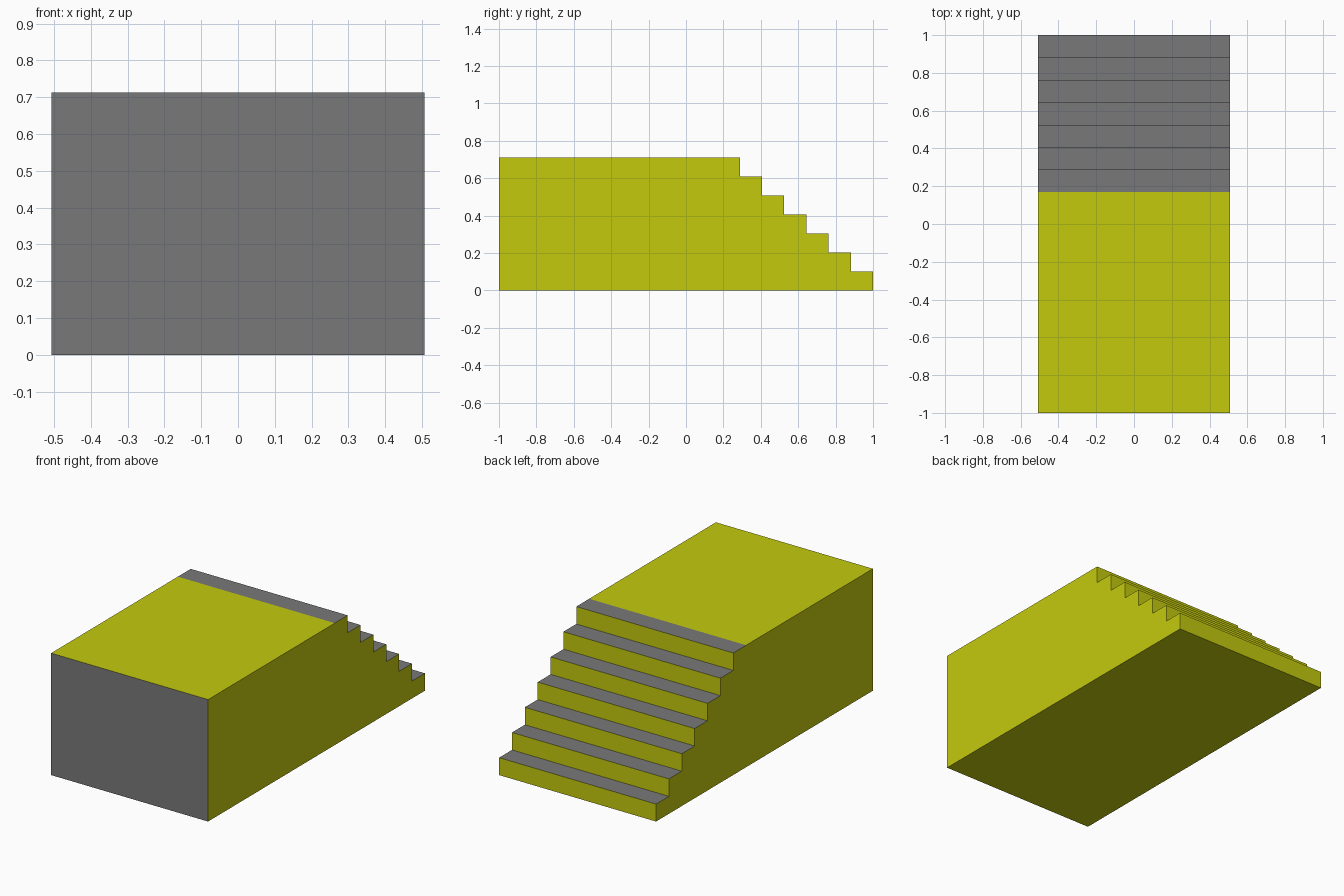
import bpy
import bmesh

if "Cube" in bpy.data.objects:
    bpy.data.objects.remove(bpy.data.objects["Cube"])

STEPS = 7
HALF_W, HEIGHT = 0.507, 0.712
TREAD, RISE = 0.1187, HEIGHT / STEPS

# Side profile (y, z): base, stair climbing towards the front, platform
profile = [(-1, 0), (1, 0)]
for i in range(STEPS):
    y, z = 1 - i * TREAD, (i + 1) * RISE
    profile += [(y, z), (y - TREAD, z)]
profile.append((-1, HEIGHT))
platform_edge = 1 - STEPS * TREAD

# Extrude the profile across the width
bm = bmesh.new()
side = bm.faces.new([bm.verts.new((-HALF_W, y, z)) for y, z in profile])
ext = bmesh.ops.extrude_face_region(bm, geom=[side], use_keep_orig=True)
moved = [g for g in ext["geom"] if isinstance(g, bmesh.types.BMVert)]
bmesh.ops.translate(bm, verts=moved, vec=(2 * HALF_W, 0, 0))
bmesh.ops.recalc_face_normals(bm, faces=bm.faces)

# Treads and front wall stay grey, everything else is yellow
for f in bm.faces:
    tread = f.normal.z > 0.5 and f.calc_center_median().y > platform_edge
    f.material_index = 0 if tread or f.normal.y < -0.5 else 1

mesh = bpy.data.meshes.new("stair_block")
bm.to_mesh(mesh)
bm.free()

grey = bpy.data.materials.new("grey_concrete")
grey.diffuse_color = (0.19, 0.19, 0.19, 1)
grey.use_nodes = True
grey.node_tree.nodes["Principled BSDF"].inputs["Base Color"].default_value = grey.diffuse_color
yellow = bpy.data.materials.new("yellow_paint")
yellow.diffuse_color = (0.55, 0.59, 0.004, 1)
yellow.use_nodes = True
yellow.node_tree.nodes["Principled BSDF"].inputs["Base Color"].default_value = yellow.diffuse_color
mesh.materials.append(grey)
mesh.materials.append(yellow)

stairs = bpy.data.objects.new("stair_block", mesh)
bpy.context.collection.objects.link(stairs)
